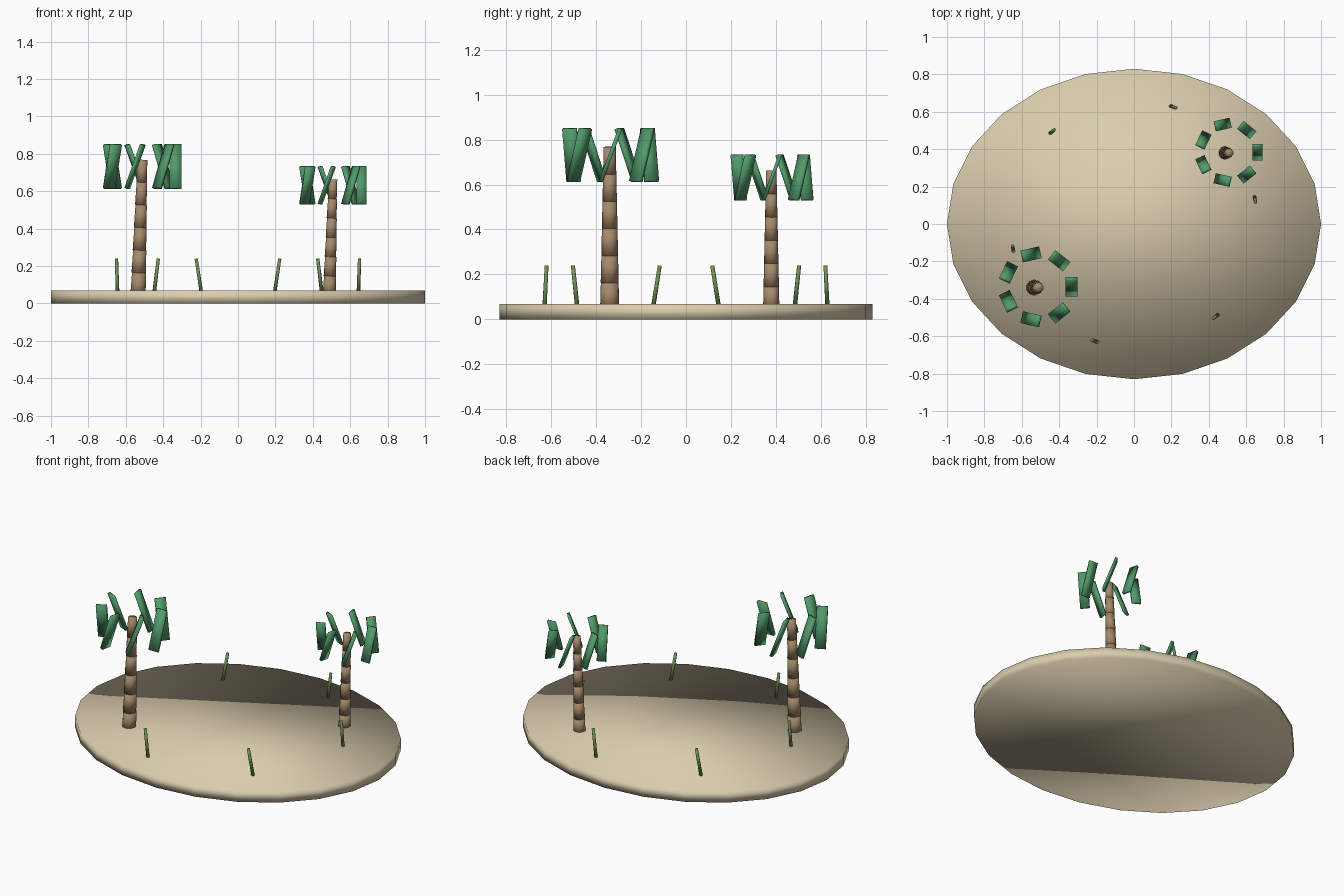
import bpy, bmesh, math
from mathutils import Matrix, Vector

if "Cube" in bpy.data.objects:
    bpy.data.objects.remove(bpy.data.objects["Cube"])


def material(name, rgb):
    # sRGB 0-255 to linear
    lin = [((c / 255 + 0.055) / 1.055) ** 2.4 for c in rgb]
    m = bpy.data.materials.new(name)
    m.diffuse_color = (*lin, 1)
    m.use_nodes = True
    m.node_tree.nodes["Principled BSDF"].inputs["Base Color"].default_value = m.diffuse_color
    return m


SAND = material("sand", (219, 205, 174))
BARK = material("bark_brown", (164, 137, 106))
LEAF = material("leaf_green", (82, 154, 106))
REED = material("reed_green", (112, 144, 86))


def finish(name, bm, mat):
    me = bpy.data.meshes.new(name)
    bm.to_mesh(me)
    bm.free()
    for p in me.polygons:
        p.use_smooth = True
    me.materials.append(mat)
    ob = bpy.data.objects.new(name, me)
    bpy.context.collection.objects.link(ob)
    return ob


def cone(bm, sides, r1, r2, depth, matrix):
    bmesh.ops.create_cone(bm, cap_ends=True, segments=sides, radius1=r1,
                          radius2=r2, depth=depth, matrix=matrix)


def ring(angle, radius, tilt):
    # placement on a ring, tilted sideways about the radial axis
    return (Matrix.Rotation(angle, 4, 'Z') @ Matrix.Translation((radius, 0, 0))
            @ Matrix.Rotation(tilt, 4, 'X'))


# oval sand island
bm = bmesh.new()
cone(bm, 24, 1, 1, 0.068, Matrix.Translation((0, 0, 0.034)) @ Matrix.Diagonal((1, 0.83, 1, 1)))
finish("island", bm, SAND)


def palm(name, x, y, s):
    base = Matrix.Translation((x, y, 0.042)) @ Matrix.Scale(s, 4)
    # stepped, leaning trunk
    bm = bmesh.new()
    step = 0.121
    for i in range(6):
        r = 0.043 - 0.0027 * i
        cone(bm, 10, r, r * 0.92, step, base
             @ Matrix.Translation((0.0038 * i, 0, step * (i + 0.5)))
             @ Matrix.Rotation(0.05, 4, 'Y'))
    finish(name + "_trunk", bm, BARK)
    # seven slab fronds in a tilted pinwheel
    bm = bmesh.new()
    for i in range(7):
        bmesh.ops.create_cube(bm, size=1, matrix=base
                              @ Matrix.Translation((0.021, 0.004, 0.69))
                              @ ring(i * math.tau / 7, 0.178, -0.35)
                              @ Matrix.Diagonal((0.064, 0.018, 0.25, 1)))
    finish(name + "_fronds", bm, LEAF)


palm("tall_palm", -0.532, -0.34, 1.0)
palm("short_palm", 0.49, 0.38, 0.855)

# six leaning reeds around the island
for i in range(6):
    bm = bmesh.new()
    cone(bm, 8, 0.01, 0.009, 0.18,
         Matrix.Translation((0, 0, 0.15)) @ ring(0.2 + i * math.tau / 6, 0.66, 0.16))
    finish("reed_%d" % (i + 1), bm, REED)
